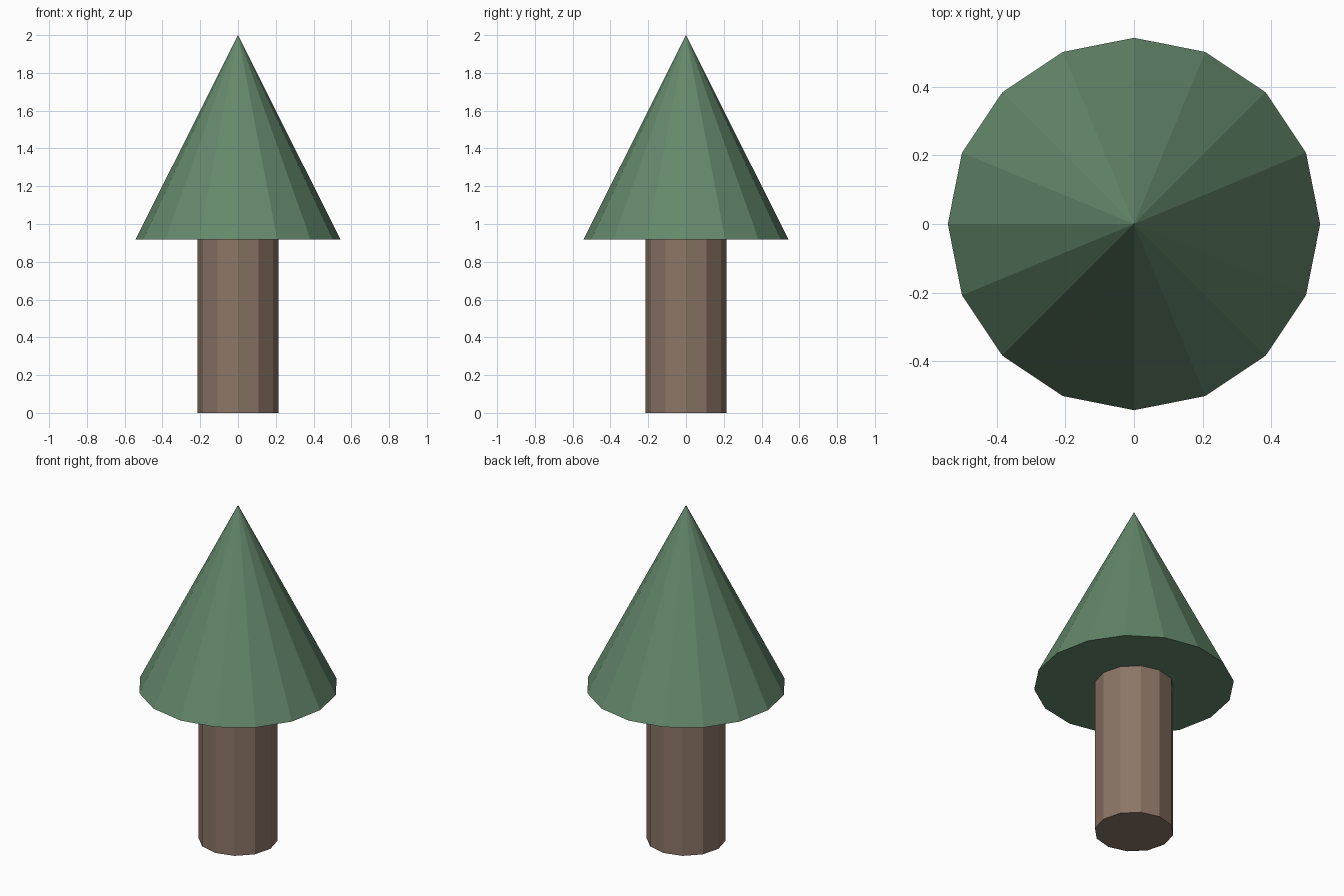
import bpy

if "Cube" in bpy.data.objects:
    bpy.data.objects.remove(bpy.data.objects["Cube"])


def tapered(name, sides, r_bottom, r_top, z0, z1, color):
    """Flat-shaded prism or cone standing between z0 and z1."""
    bpy.ops.mesh.primitive_cone_add(vertices=sides, radius1=r_bottom, radius2=r_top,
                                    depth=z1 - z0, location=(0, 0, (z0 + z1) / 2))
    obj = bpy.context.object
    obj.name = name
    mat = bpy.data.materials.new(name + "_color")
    mat.diffuse_color = color
    mat.use_nodes = True
    mat.node_tree.nodes["Principled BSDF"].inputs["Base Color"].default_value = mat.diffuse_color
    obj.data.materials.append(mat)
    return obj


# Trunk: twelve-sided, its top set slightly into the foliage
tapered("trunk", 12, 0.215, 0.215, 0.0, 0.93, (0.26, 0.18, 0.135, 1))

# Foliage: sixteen-sided cone with a closed base
tapered("foliage", 16, 0.543, 0.0, 0.917, 2.0, (0.13, 0.25, 0.15, 1))
